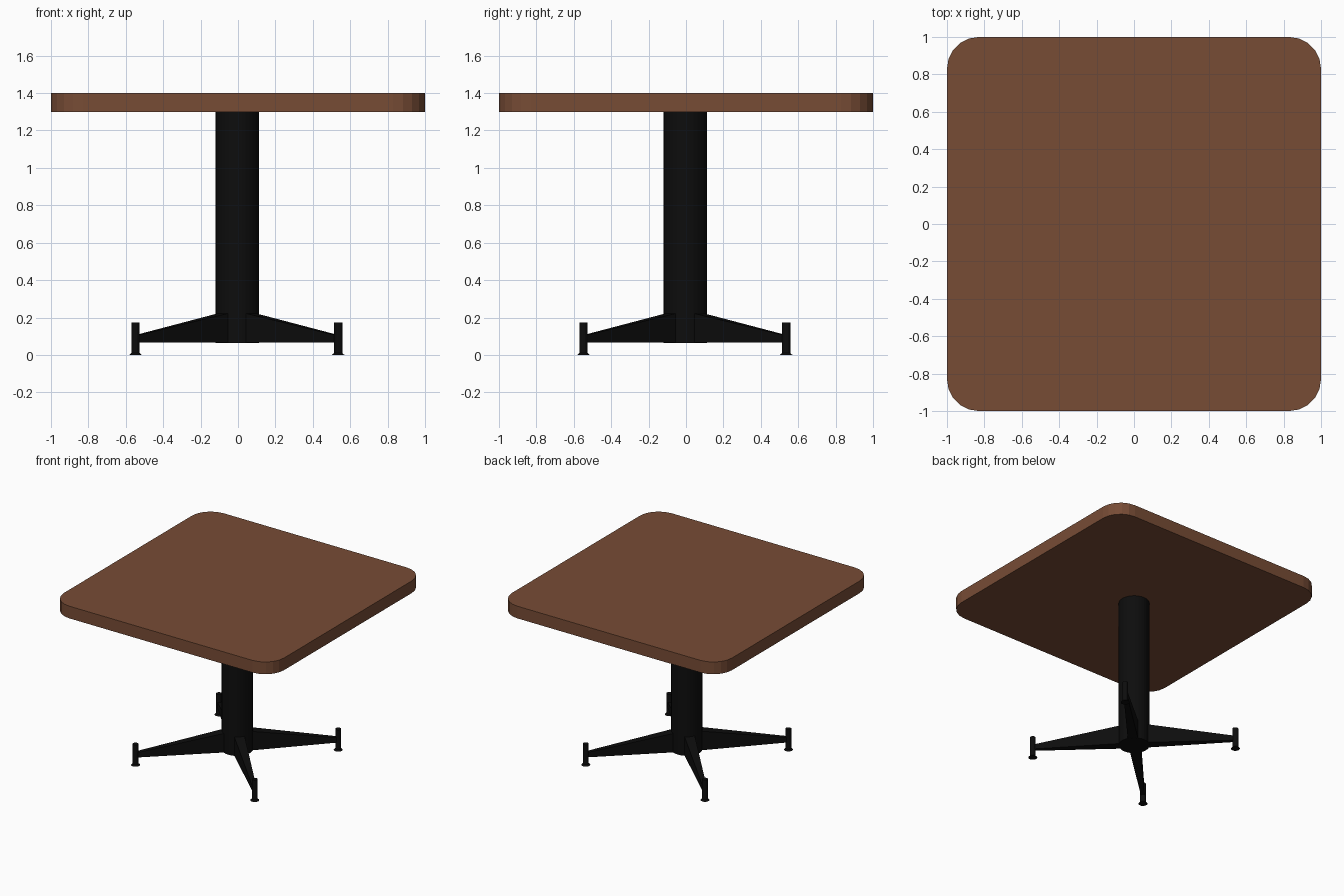
import bpy, bmesh, math
from mathutils import Vector

if "Cube" in bpy.data.objects:
    bpy.data.objects.remove(bpy.data.objects["Cube"])


def material(name, rgb):
    m = bpy.data.materials.new(name)
    m.diffuse_color = (*rgb, 1)
    m.use_nodes = True
    m.node_tree.nodes["Principled BSDF"].inputs["Base Color"].default_value = m.diffuse_color
    return m


wood = material("brown wood", (0.185, 0.072, 0.036))
black = material("black metal", (0.004, 0.004, 0.004))


def finish(name, bm, mat):
    bmesh.ops.recalc_face_normals(bm, faces=bm.faces)
    me = bpy.data.meshes.new(name)
    bm.to_mesh(me)
    bm.free()
    me.materials.append(mat)
    ob = bpy.data.objects.new(name, me)
    bpy.context.collection.objects.link(ob)
    return ob


def cylinder(name, x, y, z0, z1, r0, r1, sides):
    bm = bmesh.new()
    bmesh.ops.create_cone(bm, cap_ends=True, segments=sides,
                          radius1=r0, radius2=r1, depth=z1 - z0)
    bmesh.ops.translate(bm, verts=bm.verts, vec=(x, y, (z0 + z1) / 2))
    return finish(name, bm, mat=black)


# Table top: square slab with rounded, faceted corners
R, SEG = 0.17, 5
bm = bmesh.new()
outline = []
for q, (sx, sy) in enumerate([(1, 1), (-1, 1), (-1, -1), (1, -1)]):
    for i in range(SEG + 1):
        a = math.pi / 2 * (q + i / SEG)
        outline.append(bm.verts.new((sx * (1 - R) + R * math.cos(a),
                                     sy * (1 - R) + R * math.sin(a), 1.3)))
slab = bm.faces.new(outline)
ext = bmesh.ops.extrude_face_region(bm, geom=[slab])
bmesh.ops.translate(bm, vec=(0, 0, 0.1),
                    verts=[v for v in ext["geom"] if isinstance(v, bmesh.types.BMVert)])
finish("table_top", bm, wood)

# Central column
C = -0.004  # base sits very slightly off centre
cylinder("column", C, C, 0.065, 1.3, 0.116, 0.116, 32)

# Four diagonal arms, each with a levelling post and foot pad
names = ["back_right", "back_left", "front_left", "front_right"]
for k, side in enumerate(names):
    a = math.radians(45 + 90 * k)
    d = Vector((math.cos(a), math.sin(a), 0))
    n = Vector((-d.y, d.x, 0))
    o = Vector((C - 0.002, C - 0.002, 0))

    # tapered arm: (distance, half width, bottom, top)
    bm = bmesh.new()
    rings = []
    for r, w, lo, hi in [(0.05, 0.041, 0.066, 0.232), (0.76, 0.014, 0.066, 0.105)]:
        rings.append([bm.verts.new(o + d * r + n * s * w + Vector((0, 0, z)))
                      for s, z in [(-1, lo), (1, lo), (1, hi), (-1, hi)]])
    for ring in rings:
        bm.faces.new(ring)
    for i in range(4):
        j = (i + 1) % 4
        bm.faces.new([rings[0][i], rings[0][j], rings[1][j], rings[1][i]])
    finish(side + "_arm", bm, black)

    p = o + d * 0.766
    cylinder(side + "_post", p.x, p.y, 0.004, 0.173, 0.022, 0.022, 16)
    cylinder(side + "_foot_pad", p.x, p.y, 0, 0.01, 0.034, 0.022, 16)
